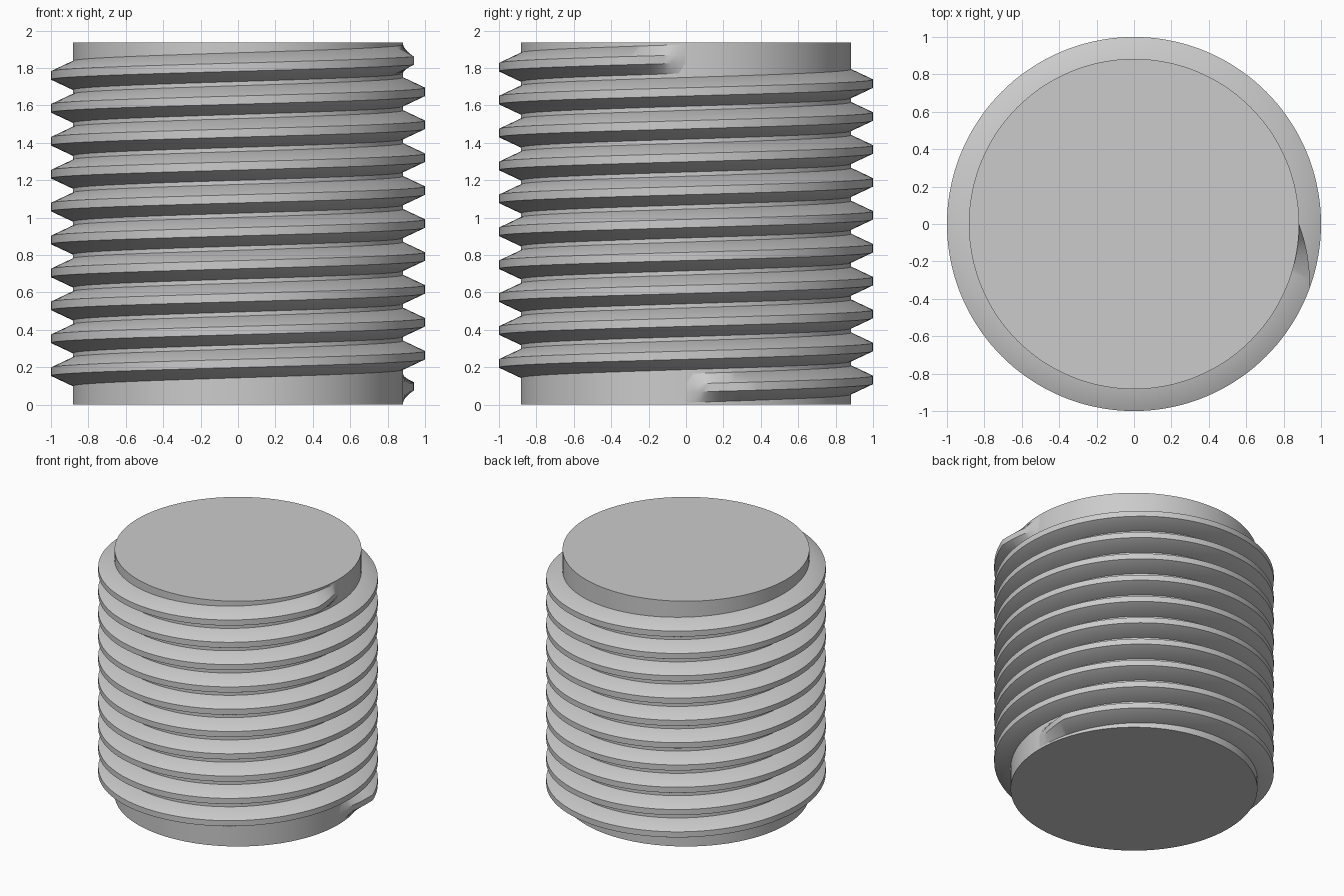
import bpy
import bmesh
from math import cos, sin, tau, radians

cube = bpy.data.objects.get("Cube")
if cube:
    bpy.data.objects.remove(cube)

CORE, CREST = 0.883, 1.0
PITCH, TURNS, SEGS = 0.176, 10, 144
HEIGHT = PITCH * (TURNS + 1)
TAPER_STEPS = 8          # length of the run-in and run-out of the thread

steel = bpy.data.materials.new("plain grey")
steel.use_nodes = True
grey = (0.6, 0.6, 0.6, 1)
steel.diffuse_color = grey
steel.node_tree.nodes["Principled BSDF"].inputs["Base Color"].default_value = grey


def finish(bm, name):
    bmesh.ops.recalc_face_normals(bm, faces=bm.faces)
    mesh = bpy.data.meshes.new(name)
    bm.to_mesh(mesh)
    bm.free()
    mesh.materials.append(steel)
    obj = bpy.data.objects.new(name, mesh)
    bpy.context.collection.objects.link(obj)
    bpy.ops.object.select_all(action='DESELECT')
    obj.select_set(True)
    bpy.context.view_layer.objects.active = obj
    bpy.ops.object.shade_smooth_by_angle(angle=radians(30))


# Solid core with flat ends
bm = bmesh.new()
rim = [bm.verts.new((CORE * cos(tau * i / SEGS), CORE * sin(tau * i / SEGS), 0))
       for i in range(SEGS)]
base = bm.faces.new(rim)
top = bmesh.ops.extrude_face_region(bm, geom=[base], use_keep_orig=True)
moved = [v for v in top["geom"] if isinstance(v, bmesh.types.BMVert)]
bmesh.ops.translate(bm, verts=moved, vec=(0, 0, HEIGHT))
finish(bm, "core")

# Right-handed thread: a trapezoid swept along a helix, fading at both ends
half_root, half_crest = PITCH * 7 / 16, PITCH / 8
buried = CORE - 0.03
bm = bmesh.new()
steps = TURNS * SEGS
rings = []
for i in range(steps + 1):
    angle = tau * i / SEGS
    z = PITCH / 2 + PITCH * i / SEGS
    fade = min(1, i / TAPER_STEPS, (steps - i) / TAPER_STEPS)
    tip = CORE - 0.001 + (CREST - CORE + 0.001) * fade
    section = [(buried, -half_root), (CORE, -half_root), (tip, -half_crest),
               (tip, half_crest), (CORE, half_root), (buried, half_root)]
    rings.append([bm.verts.new((r * cos(angle), r * sin(angle), z + dz))
                  for r, dz in section])
for a, b in zip(rings, rings[1:]):
    for k in range(len(a)):
        n = (k + 1) % len(a)
        bm.faces.new((a[k], b[k], b[n], a[n]))
bm.faces.new(rings[0])
bm.faces.new(rings[-1])
finish(bm, "thread")
